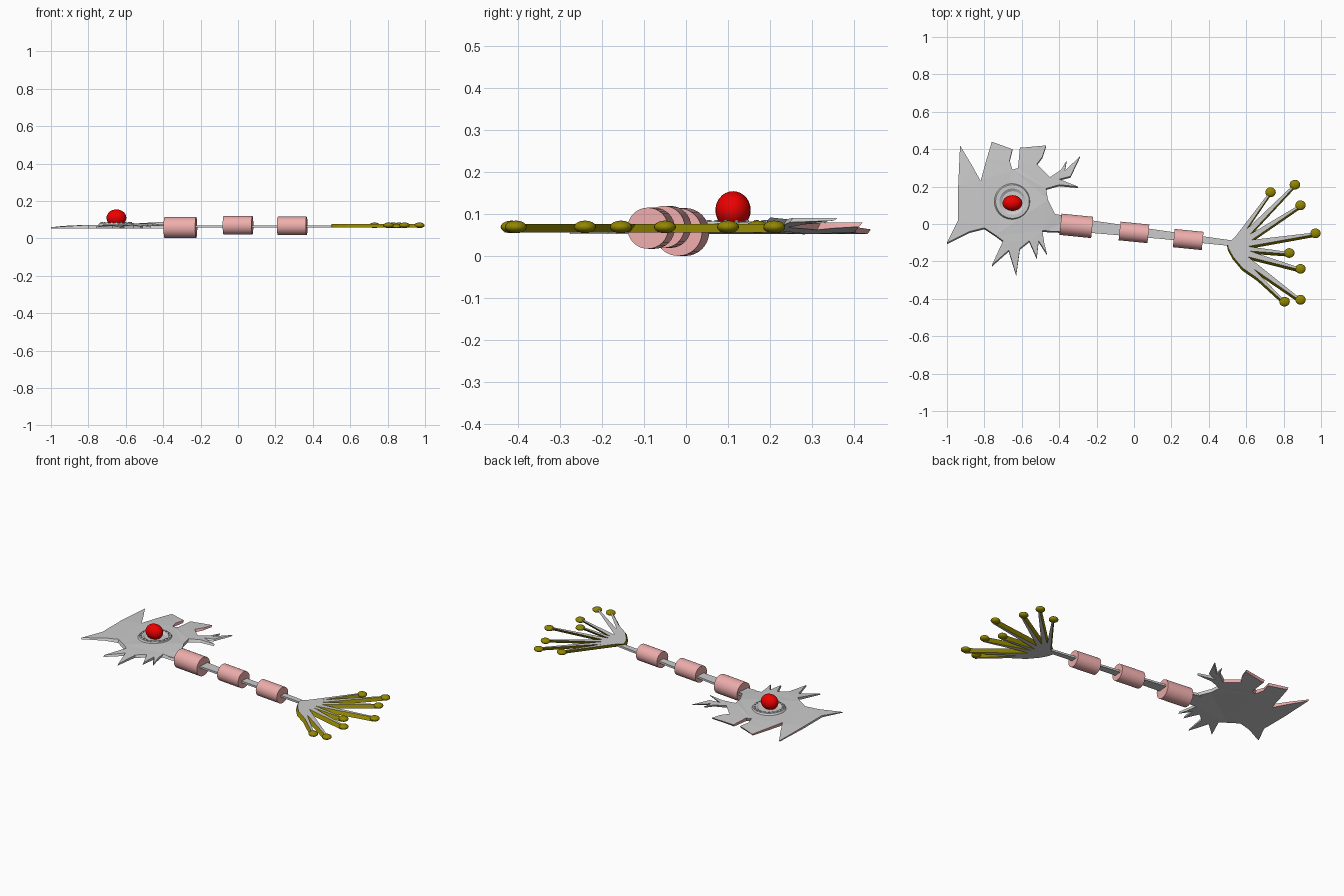
import bpy, bmesh, math
from mathutils import Matrix, Vector

if "Cube" in bpy.data.objects:
    bpy.data.objects.remove(bpy.data.objects["Cube"])


def material(name, rgb):
    m = bpy.data.materials.new(name)
    m.diffuse_color = (*rgb, 1)
    m.use_nodes = True
    m.node_tree.nodes["Principled BSDF"].inputs["Base Color"].default_value = m.diffuse_color
    return m


PINK = material("pink", (0.85, 0.42, 0.41))
OLIVE = material("olive", (0.29, 0.24, 0.0))
RED = material("red", (0.85, 0.0, 0.0))
GREY = material("grey", (0.6, 0.6, 0.6))


def finish(name, bm, mats=(), smooth=False):
    me = bpy.data.meshes.new(name)
    bm.to_mesh(me)
    bm.free()
    ob = bpy.data.objects.new(name, me)
    bpy.context.collection.objects.link(ob)
    for m in mats:
        me.materials.append(m)
    if smooth:
        bpy.context.view_layer.objects.active = ob
        ob.select_set(True)
        bpy.ops.object.shade_smooth_by_angle(angle=math.radians(40))
        ob.select_set(False)
    return ob


def plate(name, pts, bottom, top, side_mat=None, shift=(0, 0), side_test=lambda c: True):
    """Outline plate with grey caps, optionally coloured and slanted walls."""
    bm = bmesh.new()
    lo = [bm.verts.new((x + shift[0], y + shift[1], bottom(x, y))) for x, y in pts]
    hi = [bm.verts.new((x, y, top(x, y))) for x, y in pts]
    bm.faces.new(hi)
    bm.faces.new(lo[::-1])
    n = len(pts)
    for i in range(n):
        j = (i + 1) % n
        f = bm.faces.new((lo[i], lo[j], hi[j], hi[i]))
        if side_mat and side_test(f.calc_center_median()):
            f.material_index = 1
    bmesh.ops.recalc_face_normals(bm, faces=bm.faces)
    bmesh.ops.triangulate(bm, faces=bm.faces)
    return finish(name, bm, [GREY, side_mat] if side_mat else [])


def ellipsoid(name, centre, radii, mat, seg=24, rings=14):
    bm = bmesh.new()
    bmesh.ops.create_uvsphere(bm, u_segments=seg, v_segments=rings, radius=1,
                              matrix=Matrix.Translation(centre) @ Matrix.Diagonal((*radii, 1)))
    return finish(name, bm, [mat], True)


# Cell body: ragged star plate whose right-hand branches lift upwards
body = [(-0.93, 0.42), (-0.87, 0.32), (-0.82, 0.23), (-0.79, 0.34), (-0.76, 0.44),
        (-0.65, 0.40), (-0.665, 0.34), (-0.65, 0.29), (-0.62, 0.30), (-0.61, 0.41),
        (-0.58, 0.41), (-0.47, 0.42), (-0.49, 0.36), (-0.52, 0.32), (-0.45, 0.25),
        (-0.39, 0.29), (-0.36, 0.34), (-0.37, 0.285), (-0.29, 0.36), (-0.34, 0.255),
        (-0.40, 0.24), (-0.30, 0.20), (-0.40, 0.21), (-0.47, 0.19), (-0.46, 0.13),
        (-0.42, 0.05), (-0.38, 0.04), (-0.38, -0.04), (-0.49, -0.035), (-0.48, -0.10),
        (-0.465, -0.16), (-0.51, -0.09), (-0.52, -0.18), (-0.56, -0.09), (-0.61, -0.13),
        (-0.63, -0.27), (-0.67, -0.14), (-0.76, -0.22), (-0.70, -0.09), (-0.74, -0.06),
        (-0.80, -0.02), (-0.88, -0.04), (-1.0, -0.10), (-0.94, 0.02), (-0.94, 0.2)]


def lift(x, y):
    r = math.hypot(x + 0.65, y - 0.12)
    up = max(0, min(1, (x + 0.62) / 0.3)) * max(0, min(1, y / 0.2))
    return 0.063 + 0.025 * up - 0.03 * max(0, r - 0.2) * (y < 0.0 or x < -0.75)


def half(x, y):
    return max(0.003, 0.011 - 0.03 * max(0, math.hypot(x + 0.65, y - 0.12) - 0.15))


plate("cell_body", body, lambda x, y: lift(x, y) - half(x, y),
      lambda x, y: lift(x, y) + half(x, y), PINK, (0, -0.008),
      lambda c: c.y > 0.2 and c.x < -0.45)

# Raised rim around the nucleus with small pores
bm = bmesh.new()
N = 32
profile = [(0.10, 0.068), (0.09, 0.083), (0.07, 0.083), (0.055, 0.074)]
rings = [[bm.verts.new((-0.65 + r * math.cos(a), 0.12 + r * math.sin(a), z))
          for a in (2 * math.pi * i / N for i in range(N))] for r, z in profile]
for a, b in zip(rings, rings[1:]):
    for i in range(N):
        bm.faces.new((a[i], a[(i + 1) % N], b[(i + 1) % N], b[i]))
bm.faces.new(rings[-1])
for i in range(20):
    t = 2 * math.pi * i / 20
    bmesh.ops.create_cube(bm, size=0.008, matrix=Matrix.Translation(
        (-0.65 + 0.08 * math.cos(t), 0.12 + 0.08 * math.sin(t), 0.083)) @ Matrix.Rotation(t, 4, 'Z'))
finish("nucleus_rim", bm)
ellipsoid("nucleus", (-0.65, 0.112, 0.11), (0.053, 0.042, 0.045), RED)

# Axon: long tapering strip
axon = [(-0.45, 0.06), (-0.38, 0.045), (-0.2, 0.015), (0.15, -0.035), (0.54, -0.09),
        (0.54, -0.12), (0.15, -0.08), (-0.2, -0.05), (-0.38, -0.04), (-0.45, -0.04)]
plate("axon", axon, lambda x, y: 0.058, lambda x, y: 0.070)

# Sheath segments
for i, (x, y, z, r, length) in enumerate([(-0.308, -0.01, 0.058, 0.057, 0.17),
                                          (0.0, -0.045, 0.070, 0.050, 0.155),
                                          (0.29, -0.083, 0.067, 0.049, 0.155)]):
    bm = bmesh.new()
    bmesh.ops.create_cone(bm, cap_ends=True, segments=32, radius1=r, radius2=r, depth=length,
                          matrix=Matrix.Translation((x, y, z)) @ Matrix.Rotation(-0.1, 4, 'Z')
                          @ Matrix.Rotation(math.pi / 2, 4, 'Y'))
    finish(f"sheath_{i + 1}", bm, [PINK], True)

# Terminal fan: tapering branches spreading from the axon end, notch after each tip
tips = [(0.73, 0.17), (0.86, 0.21), (0.89, 0.10), (0.97, -0.05),
        (0.83, -0.155), (0.89, -0.24), (0.89, -0.405), (0.805, -0.415)]
notches = [(0.60, -0.03), (0.62, -0.055), (0.63, -0.085), (0.61, -0.12),
           (0.62, -0.145), (0.61, -0.175), (0.64, -0.24)]
root = Vector((0.54, -0.12))
fan = [(0.50, -0.105), (0.54, -0.07)]
for i, t in enumerate(tips):
    d = (Vector(t) - root).normalized() * 0.005
    fan += [(t[0] - d.y, t[1] + d.x), (t[0] + d.y, t[1] - d.x)]
    if i < len(notches):
        fan.append(notches[i])
fan += [(0.66, -0.29), (0.58, -0.235), (0.53, -0.175), (0.505, -0.13)]
plate("terminal_fan", fan[::-1], lambda x, y: 0.057, lambda x, y: 0.077, OLIVE, (-0.002, -0.014))

# Terminal bulbs
for i, (x, y) in enumerate(tips):
    ellipsoid(f"terminal_bulb_{i + 1}", (x, y, 0.070), (0.028, 0.026, 0.015), OLIVE, 20, 12)
